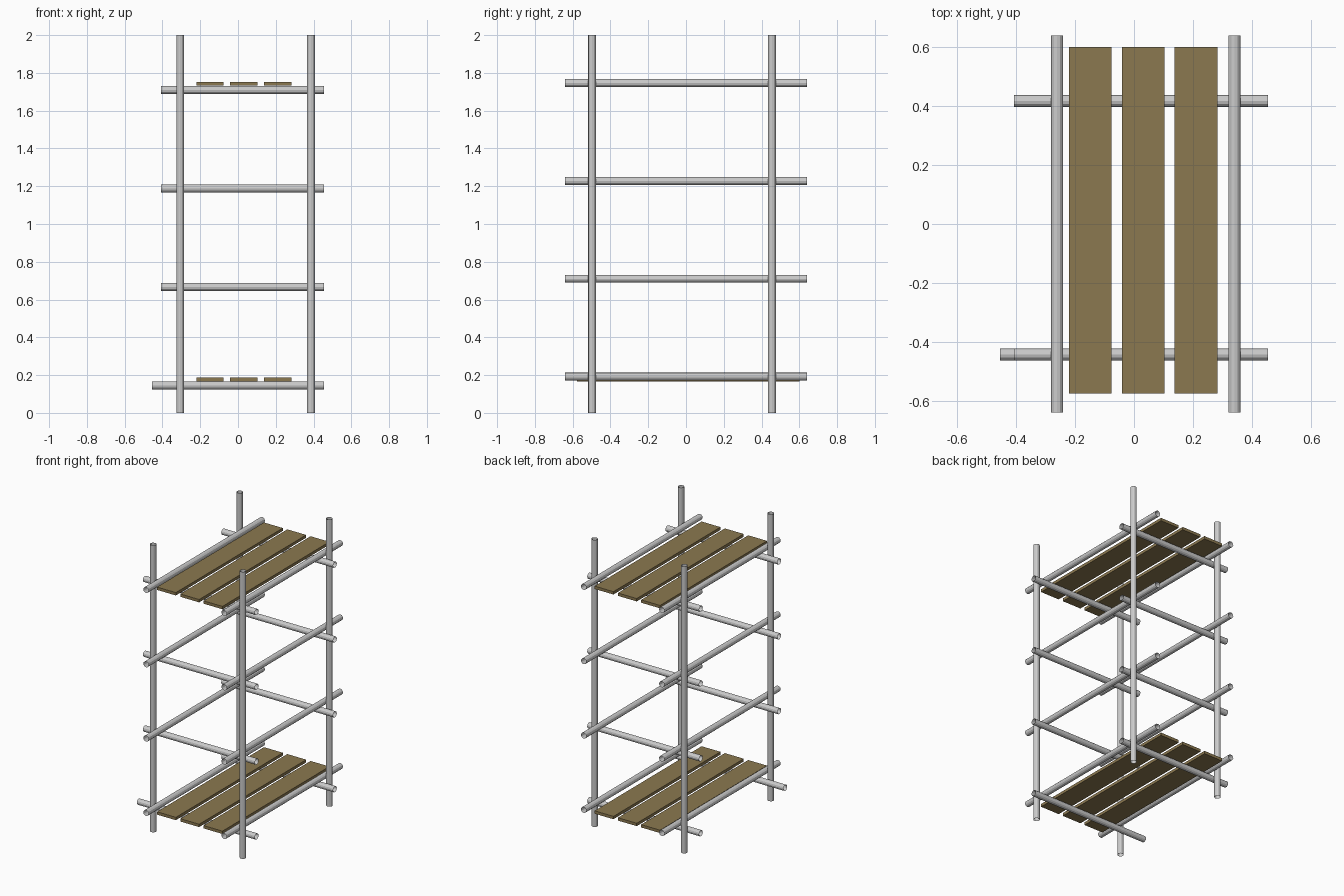
import bpy, bmesh
from mathutils import Vector

if "Cube" in bpy.data.objects:
    bpy.data.objects.remove(bpy.data.objects["Cube"])

R = 0.0205
SIDES = 12


def tube(name, start, end):
    # open-ended scaffold pipe between two points
    a, b = Vector(start), Vector(end)
    bm = bmesh.new()
    bmesh.ops.create_cone(bm, cap_ends=False, segments=SIDES,
                          radius1=R, radius2=R, depth=(b - a).length)
    me = bpy.data.meshes.new(name)
    bm.to_mesh(me)
    bm.free()
    ob = bpy.data.objects.new(name, me)
    ob.location = (a + b) / 2
    ob.rotation_euler = (b - a).to_track_quat('Z', 'Y').to_euler()
    bpy.context.collection.objects.link(ob)


def box(name, lo, hi, mat):
    lo, hi = Vector(lo), Vector(hi)
    bm = bmesh.new()
    bmesh.ops.create_cube(bm, size=1)
    bmesh.ops.scale(bm, vec=hi - lo, verts=bm.verts)
    me = bpy.data.meshes.new(name)
    bm.to_mesh(me)
    bm.free()
    me.materials.append(mat)
    ob = bpy.data.objects.new(name, me)
    ob.location = (lo + hi) / 2
    bpy.context.collection.objects.link(ob)


wood = bpy.data.materials.new("wood")
wood.diffuse_color = (0.26, 0.19, 0.08, 1)
wood.use_nodes = True
wood.node_tree.nodes["Principled BSDF"].inputs["Base Color"].default_value = wood.diffuse_color

# upright posts
for x, sx in ((-0.306, "left"), (0.386, "right")):
    for y, sy in ((-0.497, "front"), (0.455, "back")):
        tube(f"post_{sy}_{sx}", (x, y, 0), (x, y, 2))

for i in range(4):
    # cross rails running left to right; the lowest front one is longer
    z = 0.145 + i * 0.5215
    for y, s in ((-0.444, "front"), (0.418, "back")):
        x0 = -0.455 if i == 0 and s == "front" else -0.408
        tube(f"cross_rail_{s}_{i + 1}", (x0, y, z), (0.455, y, z))
    # side rails running front to back
    z = 0.192 + i * 0.518
    for x, s in ((-0.261, "left"), (0.341, "right")):
        tube(f"side_rail_{s}_{i + 1}", (x, -0.64, z), (x, 0.64, z))

# plank decks
for z, level in ((0.167, "lower"), (1.733, "upper")):
    for i in range(3):
        x = -0.221 + i * 0.1795
        box(f"{level}_plank_{i + 1}", (x, -0.576, z), (x + 0.145, 0.602, z + 0.02), wood)
